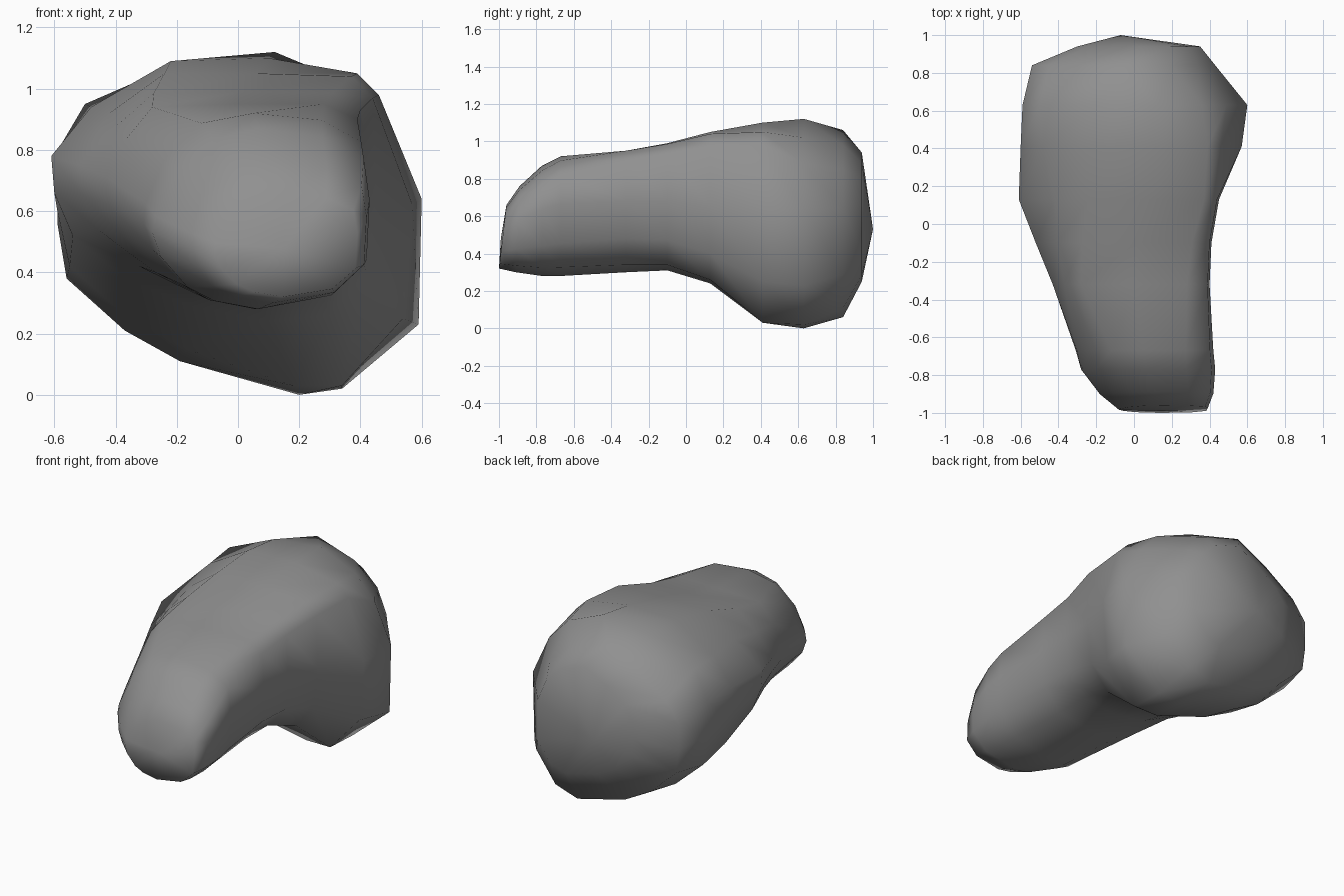
import bpy
import bmesh
from mathutils import Vector

cube = bpy.data.objects.get("Cube")
if cube:
    bpy.data.objects.remove(cube, do_unlink=True)


def make_material(name, color):
    material = bpy.data.materials.new(name)
    material.use_nodes = True
    material.diffuse_color = color
    material.node_tree.nodes["Principled BSDF"].inputs["Base Color"].default_value = color
    return material


def normalise(points):
    """Stretch an outline so that it fills the square from -1 to 1."""
    low = [min(p[axis] for p in points) for axis in (0, 1)]
    high = [max(p[axis] for p in points) for axis in (0, 1)]
    return [Vector([2 * (p[axis] - low[axis]) / (high[axis] - low[axis]) - 1
                    for axis in (0, 1)]) for p in points]


# Cross-sections, each running from the -x side over the top and back below
tip_outline = normalise([
    (-.3, .62), (-.23, .78), (-.1, .9), (.05, .94), (.27, .91), (.41, .83),
    (.43, .68), (.42, .46), (.3, .33), (.05, .28), (-.1, .31), (-.19, .36),
    (-.28, .47), (-.31, .56)])

lobe_outline = normalise([
    (-.43, .71), (-.37, .83), (-.28, .94), (0, .95), (.28, .95), (.39, .9),
    (.4, .68), (.39, .48), (.27, .34), (.03, .3), (-.14, .33), (-.27, .4),
    (-.38, .52), (-.42, .62)])

neck_outline = normalise([
    (-.61, .78), (-.42, .92), (-.24, 1.05), (.06, 1.05), (.37, 1.04), (.44, .97),
    (.45, .65), (.42, .4), (.3, .26), (.1, .24), (-.15, .29), (-.37, .38),
    (-.54, .52), (-.6, .66)])

shoulder_outline = normalise([
    (-.6, .78), (-.48, .94), (-.22, 1.09), (.1, 1.1), (.39, 1.05), (.46, .98),
    (.57, .62), (.54, .25), (.34, .03), (.18, .03), (-.17, .15), (-.36, .25),
    (-.55, .42), (-.59, .6)])

body_outline = normalise([
    (-.59, .77), (-.5, .95), (-.2, 1.08), (.12, 1.12), (.36, 1.02), (.49, .88),
    (.6, .64), (.59, .23), (.34, .02), (.2, 0), (-.19, .11), (-.37, .21),
    (-.56, .38), (-.59, .56)])

rear_outline = normalise([
    (-.54, .7), (-.45, .82), (-.26, .95), (-.05, 1.06), (.2, .98), (.34, .85),
    (.43, .64), (.43, .28), (.3, .1), (.15, .05), (-.17, .13), (-.35, .23),
    (-.52, .39), (-.54, .54)])

# Where along y each cross-section applies in full
sections = [(-.77, tip_outline), (-.32, lobe_outline), (.13, neck_outline),
            (.41, shoulder_outline), (.63, body_outline), (.84, rear_outline)]

# Stations along the boulder: y, lowest x, highest x, lowest z, highest z, lean
stations = [
    (-.98, -.08, .39, .32, .66, .02),
    (-.9, -.18, .42, .3, .76, .01),
    (-.77, -.28, .43, .28, .87, 0),
    (-.67, -.31, .42, .28, .92, 0),
    (-.32, -.43, .4, .3, .95, 0),
    (-.1, -.52, .41, .31, .99, 0),
    (.13, -.61, .45, .24, 1.05, 0),
    (.41, -.6, .57, .03, 1.1, 0),
    (.63, -.59, .6, 0, 1.12, 0),
    (.84, -.54, .43, .06, 1.06, 0),
    (.94, -.3, .35, .25, .94, 0)]


def outline_at(y):
    """Blend the two cross-sections on either side of y."""
    if y <= sections[0][0]:
        return sections[0][1]
    for (y_near, near), (y_far, far) in zip(sections, sections[1:]):
        if y <= y_far:
            blend = (y - y_near) / (y_far - y_near)
            return [a.lerp(b, blend) for a, b in zip(near, far)]
    return sections[-1][1]


def add_ring(bm, station):
    """Fit the cross-section into the bounds of one station."""
    y, left, right, bottom, top, lean = station
    ring = []
    for u, v in outline_at(y):
        x = (left + right) / 2 + u * (right - left) / 2
        z = (bottom + top) / 2 + v * (top - bottom) / 2
        ring.append(bm.verts.new((x, y + lean * v, z)))
    return ring


def close_end(bm, ring, tip):
    """Fan a ring of points to one tip."""
    center = bm.verts.new(tip)
    for a, b in zip(ring, ring[1:] + ring[:1]):
        bm.faces.new((a, b, center))


# Boulder: lofted rings with a blunt front and a shallow domed back
bm = bmesh.new()
rings = [add_ring(bm, station) for station in stations]
for near, far in zip(rings, rings[1:]):
    for i in range(len(near)):
        j = (i + 1) % len(near)
        bm.faces.new((near[i], near[j], far[j], far[i]))
close_end(bm, rings[0], (.15, -.99, .48))
close_end(bm, rings[-1], (-.07, 1, .53))
bmesh.ops.recalc_face_normals(bm, faces=bm.faces)
for face in bm.faces:
    face.smooth = True

mesh = bpy.data.meshes.new("boulder")
bm.to_mesh(mesh)
bm.free()
mesh.materials.append(make_material("stone grey", (.28, .28, .28, 1)))
boulder = bpy.data.objects.new("boulder", mesh)
bpy.context.collection.objects.link(boulder)
